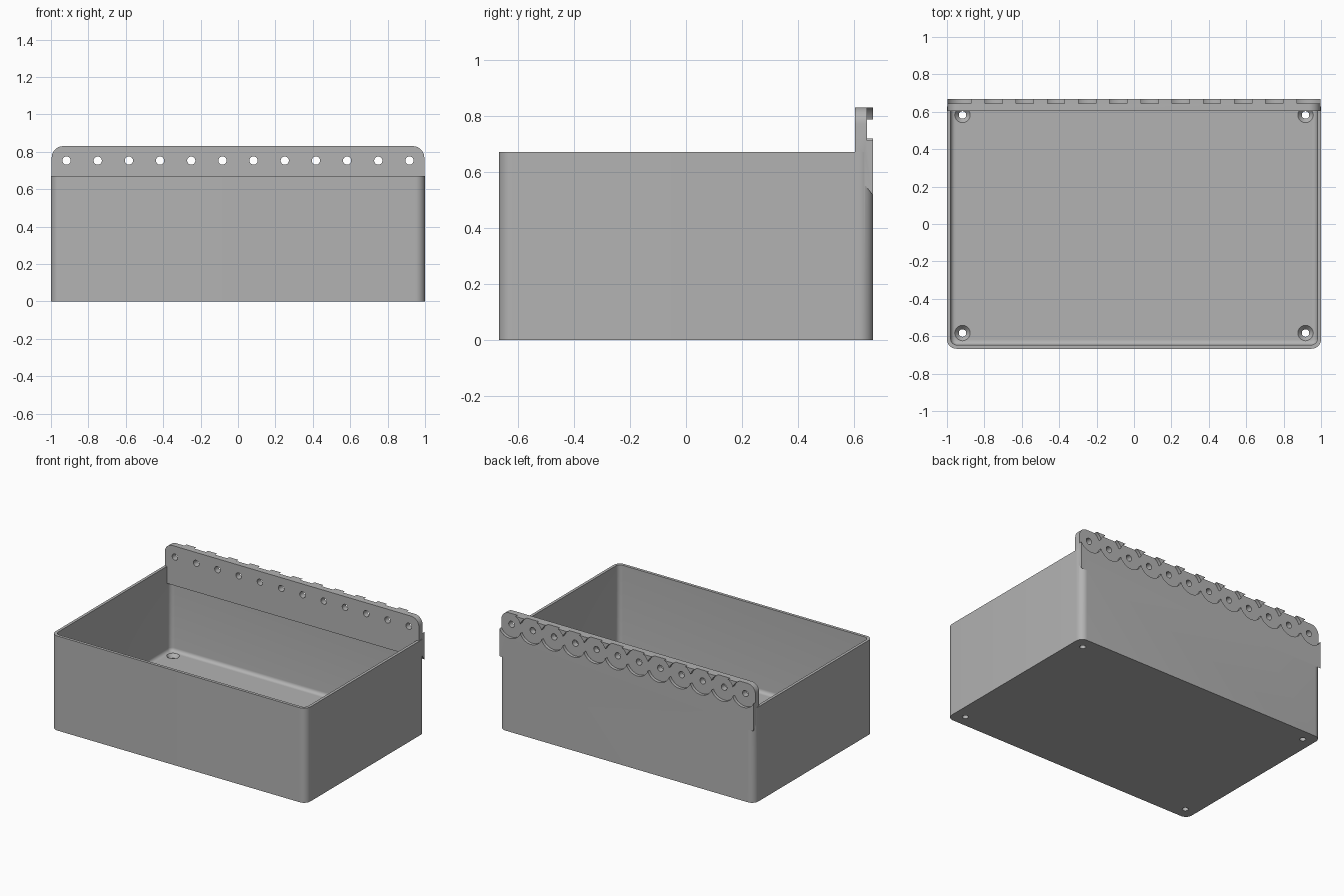
import bpy, bmesh
from math import cos, sin, pi, radians
from mathutils import Matrix

old = bpy.data.objects.get("Cube")
if old:
    bpy.data.objects.remove(old, do_unlink=True)

grey = bpy.data.materials.new("plain grey")
grey.use_nodes = True
colour = (0.45, 0.45, 0.45, 1)
grey.diffuse_color = colour
grey.node_tree.nodes["Principled BSDF"].inputs["Base Color"].default_value = colour


def make(name, bm):
    bmesh.ops.recalc_face_normals(bm, faces=bm.faces)
    mesh = bpy.data.meshes.new(name)
    bm.to_mesh(mesh)
    bm.free()
    mesh.materials.append(grey)
    obj = bpy.data.objects.new(name, mesh)
    bpy.context.collection.objects.link(obj)
    return obj


def loft(bm, rings):
    """Closed solid through a stack of matching rings."""
    loops = [[bm.verts.new(p) for p in ring] for ring in rings]
    for a, b in zip(loops, loops[1:]):
        for i in range(len(a)):
            j = (i + 1) % len(a)
            bm.faces.new((a[i], a[j], b[j], b[i]))
    bm.faces.new(loops[0])
    bm.faces.new(loops[-1])


def rounded_ring(hx, hy, r, z, steps=10):
    ring = []
    for k, (sx, sy) in enumerate([(1, 1), (-1, 1), (-1, -1), (1, -1)]):
        for i in range(steps + 1):
            a = (k + i / steps) * pi / 2
            ring.append((sx * (hx - r) + r * cos(a), sy * (hy - r) + r * sin(a), z))
    return ring


def cylinder(bm, x, y, z, r1, r2, depth, along_y=False, sides=32):
    m = Matrix.Translation((x, y, z))
    if along_y:
        m = m @ Matrix.Rotation(radians(90), 4, "X")
    bmesh.ops.create_cone(bm, cap_ends=True, segments=sides, radius1=r1,
                          radius2=r2, depth=depth, matrix=m)


def combine(target, tool, operation):
    mod = target.modifiers.new("join", "BOOLEAN")
    mod.object, mod.operation, mod.solver = tool, operation, "EXACT"
    mod.use_self = True
    bpy.context.view_layer.objects.active = target
    bpy.ops.object.modifier_apply(modifier=mod.name)
    bpy.data.objects.remove(tool, do_unlink=True)


HY, RIM, TOP, FLOOR = 0.667, 0.67, 0.83, 0.06

# Outer shell of the bin
bm = bmesh.new()
loft(bm, [rounded_ring(1, HY, 0.05, z) for z in (0, RIM)])
bin_body = make("storage_bin", bm)

# Cavity with a small fillet around the floor
bm = bmesh.new()
fillet = 0.025
rings = []
for i in range(7):
    a = i / 6 * pi / 2
    inset = fillet * (1 - sin(a))
    rings.append(rounded_ring(0.98 - inset, 0.646 - inset, 0.032 - inset,
                              FLOOR + fillet * (1 - cos(a))))
rings.append(rounded_ring(0.98, 0.646, 0.032, 0.9))
loft(bm, rings)
combine(bin_body, make("cavity_cutter", bm), "DIFFERENCE")

# Raised back plate, squared out past the rounded back corners
bm = bmesh.new()
profile = [(0.603, TOP), (HY, TOP), (HY, 0.515), (0.64, 0.55), (0.603, 0.55)]
loft(bm, [[(x, y, z) for y, z in profile] for x in (-0.996, 0.996)])
corners = [e for e in bm.edges
           if all(abs(v.co.z - TOP) < 0.001 for v in e.verts)
           and abs(e.verts[0].co.x - e.verts[1].co.x) < 0.001]
bmesh.ops.bevel(bm, geom=corners, offset=0.06, segments=10, profile=0.5, affect="EDGES")
combine(bin_body, make("back_plate", bm), "UNION")

# Overlapping round recesses on the back of the plate
hole_xs = [(i - 5.5) / 6 for i in range(12)]
for parity in (0, 1):
    bm = bmesh.new()
    for x in hole_xs[parity::2]:
        cylinder(bm, x, 0.695, 0.753, 0.09, 0.09, 0.1, True, 48)
    combine(bin_body, make("recess_cutter", bm), "DIFFERENCE")

# Row of hanging holes through the plate
bm = bmesh.new()
for x in hole_xs:
    cylinder(bm, x, 0.63, 0.753, 0.022, 0.022, 0.3, True, 24)
combine(bin_body, make("hole_cutter", bm), "DIFFERENCE")

# Countersunk screw holes in the floor corners
for lower, upper, z, depth in ((0.02, 0.02, 0.03, 0.2), (0.02, 0.042, FLOOR - 0.012, 0.026)):
    bm = bmesh.new()
    for sx in (-1, 1):
        for sy in (-1, 1):
            cylinder(bm, sx * 0.917, sy * 0.583, z, lower, upper, depth)
    combine(bin_body, make("screw_cutter", bm), "DIFFERENCE")

# Smooth shading with crisp edges
bpy.ops.object.select_all(action="DESELECT")
bin_body.select_set(True)
bpy.context.view_layer.objects.active = bin_body
bpy.ops.object.shade_smooth_by_angle(angle=radians(30))
